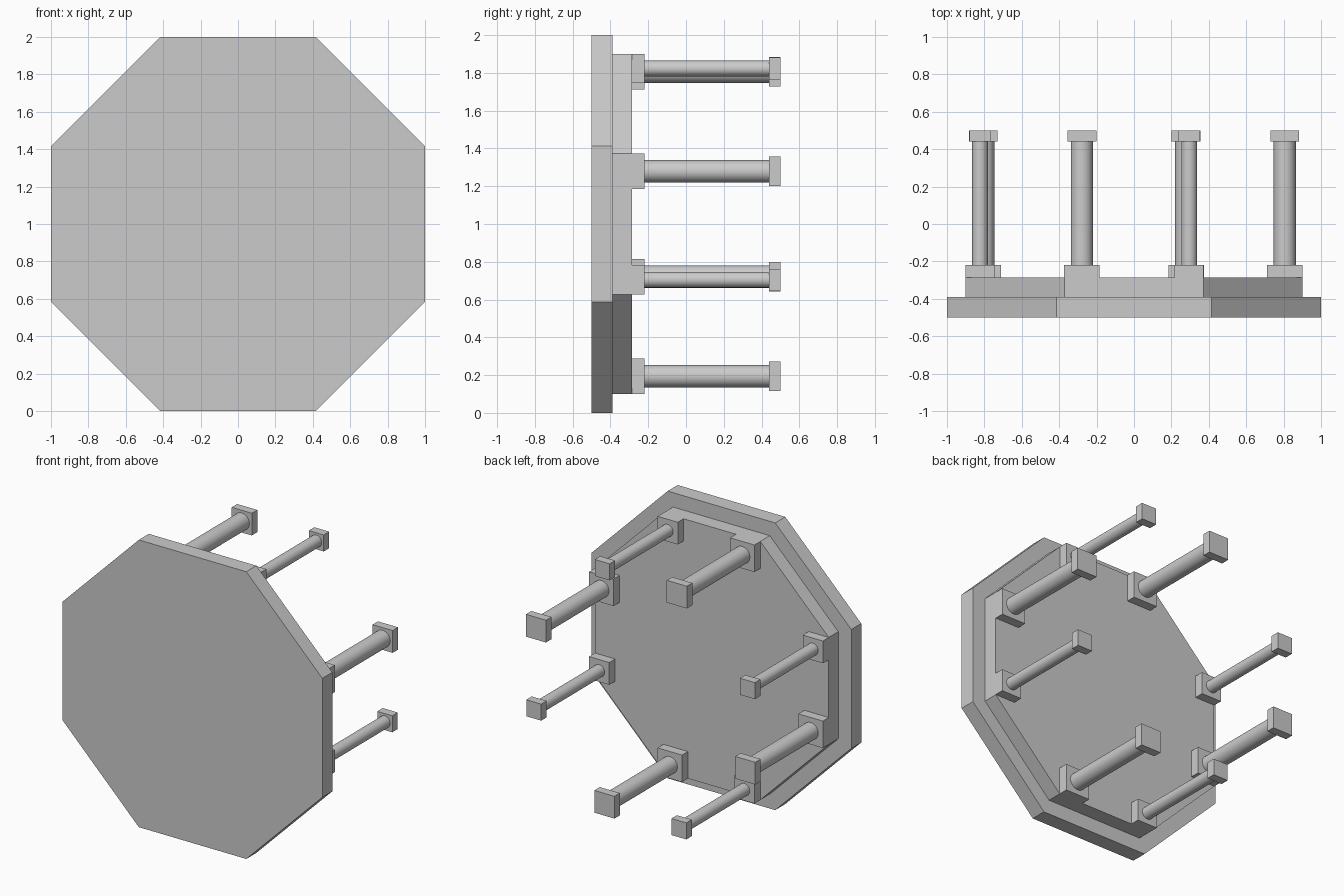
import bpy
import math
from mathutils import Matrix, Vector

cube = bpy.data.objects.get("Cube")
if cube:
    bpy.data.objects.remove(cube, do_unlink=True)

grey = bpy.data.materials.new("plain grey")
grey.use_nodes = True
colour = (0.6, 0.6, 0.6, 1)
grey.diffuse_color = colour
grey.node_tree.nodes["Principled BSDF"].inputs["Base Color"].default_value = colour


def finish(name):
    ob = bpy.context.object
    ob.name = name
    ob.data.materials.append(grey)
    return ob


def prism(name, sides, radius, x, z, y0, y1, turn=0):
    """Prism lying along y, from y0 to y1."""
    bpy.ops.mesh.primitive_cylinder_add(vertices=sides, radius=radius, depth=y1 - y0)
    ob = finish(name)
    ob.data.transform(Matrix.Rotation(math.pi / 2, 4, "X") @ Matrix.Rotation(turn, 4, "Z"))
    ob.location = (x, (y0 + y1) / 2, z)
    return ob


def block(name, width, x, z, y0, y1):
    bpy.ops.mesh.primitive_cube_add(size=1)
    ob = finish(name)
    ob.data.transform(Matrix.Diagonal((width, y1 - y0, width, 1)))
    ob.location = (x, (y0 + y1) / 2, z)


# Stacked octagonal slabs
eighth = math.pi / 8
prism("top_slab", 8, 1 / math.cos(eighth), 0, 1, -0.5, -0.39, eighth)
prism("under_slab", 8, 0.9 / math.cos(eighth), 0, 1, -0.39, -0.285, eighth)


def leg(name, x, z, plate, radius, foot):
    block(name + "_plate", plate, x, z, -0.285, -0.22)
    column = prism(name + "_column", 32, radius, x, z, -0.22, 0.44)
    bpy.ops.object.select_all(action="DESELECT")
    column.select_set(True)
    bpy.context.view_layer.objects.active = column
    bpy.ops.object.shade_smooth_by_angle(angle=math.radians(40))
    block(name + "_foot", foot, x, z, 0.44, 0.5)


# Thick and thin legs alternate around the octagon
for i in range(4):
    spin = Matrix.Rotation(i * math.pi / 2, 2)
    thick = spin @ Vector((-0.279, 0.806))
    thin = spin @ Vector((0.295, 0.823))
    leg(f"thick_leg_{i + 1}", thick.x, 1 + thick.y, 0.188, 0.059, 0.155)
    leg(f"thin_leg_{i + 1}", thin.x, 1 + thin.y, 0.155, 0.042, 0.115)
